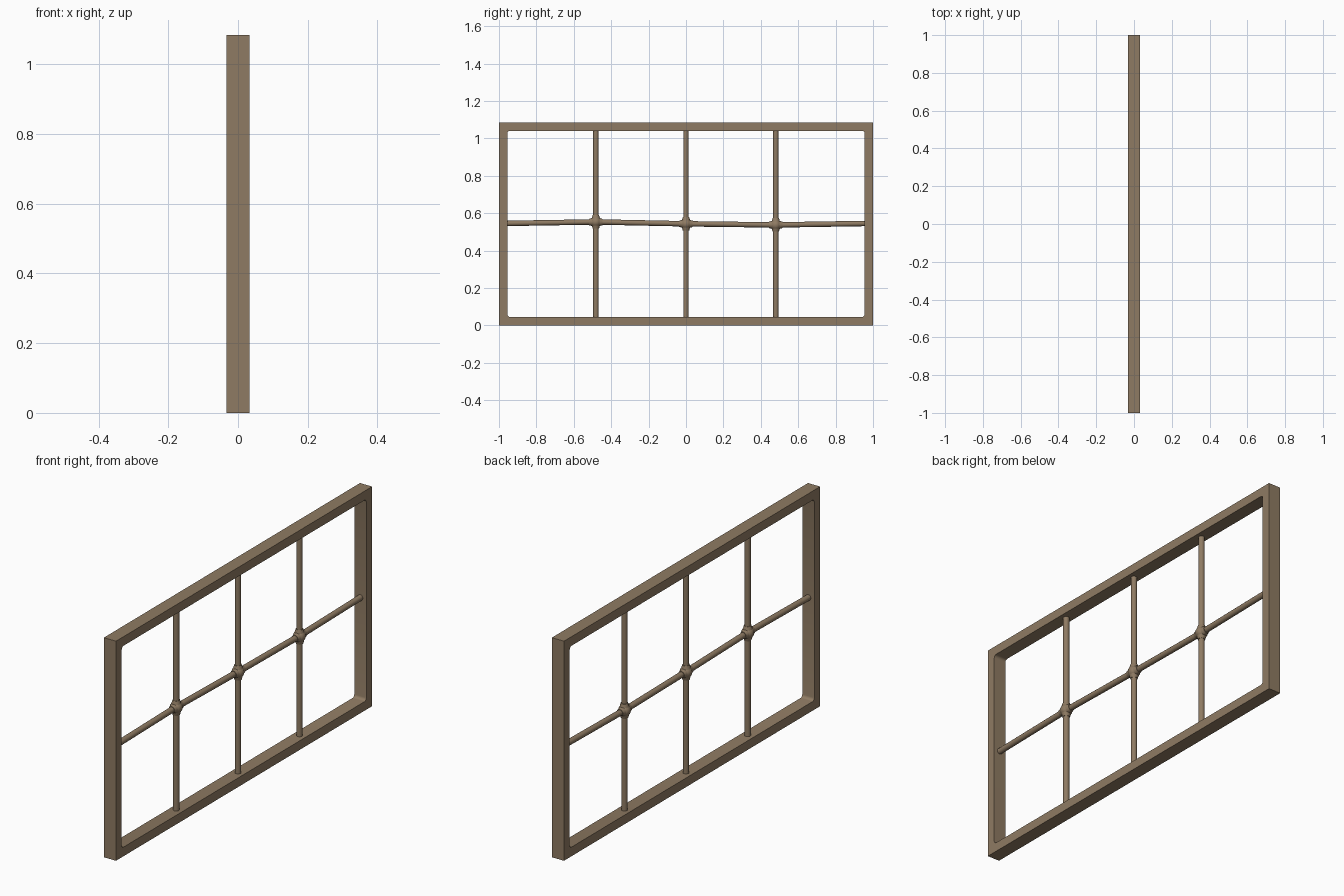
import bpy, math
from mathutils import Vector

if "Cube" in bpy.data.objects:
    bpy.data.objects.remove(bpy.data.objects["Cube"])

H, T, D = 1.085, 0.045, 0.033   # height, frame width, half depth

wood = bpy.data.materials.new("weathered_wood")
wood.diffuse_color = (0.275, 0.198, 0.125, 1)
wood.use_nodes = True
wood.node_tree.nodes["Principled BSDF"].inputs["Base Color"].default_value = wood.diffuse_color


def finish(ob, name):
    ob.name = name
    ob.data.materials.clear()
    ob.data.materials.append(wood)
    bpy.ops.object.select_all(action='DESELECT')
    ob.select_set(True)
    bpy.context.view_layer.objects.active = ob
    bpy.ops.object.shade_smooth_by_angle(angle=math.radians(50))


def tube(name, a, b, r1, r2=None):
    a, b = Vector(a), Vector(b)
    bpy.ops.mesh.primitive_cone_add(vertices=12, radius1=r1, radius2=r2 or r1,
                                    depth=(b - a).length, location=(a + b) / 2,
                                    rotation=(b - a).to_track_quat('Z', 'X').to_euler())
    finish(bpy.context.object, name)


# Outer frame: rectangle with a rounded rectangular opening
def rounded(y, z0, z1, r, n=4):
    pts = []
    for i, (cy, cz) in enumerate([(y - r, z1 - r), (-y + r, z1 - r),
                                  (-y + r, z0 + r), (y - r, z0 + r)]):
        for k in range(n):
            t = math.pi / 2 * (i + k / (n - 1))
            pts.append((cy + r * math.cos(t), cz + r * math.sin(t)))
    return pts


cu = bpy.data.curves.new("frame", 'CURVE')
cu.dimensions, cu.fill_mode, cu.extrude = '2D', 'BOTH', D
for pts in ([(1, 0), (1, H), (-1, H), (-1, 0)], rounded(1 - T, T, H - T, 0.014)):
    sp = cu.splines.new('POLY')
    sp.points.add(len(pts) - 1)
    for p, (u, v) in zip(sp.points, pts):
        p.co = (u, v, 0, 1)
    sp.use_cyclic_u = True
ob = bpy.data.objects.new("frame", cu)
bpy.context.collection.objects.link(ob)
ob.rotation_euler = (math.pi / 2, 0, math.pi / 2)
ob.select_set(True)
bpy.context.view_layer.objects.active = ob
bpy.ops.object.convert(target='MESH')
finish(bpy.context.object, "frame")

# Slightly crooked glazing bars, meeting at knots
knots = [(0, -0.482, 0.553), (0, 0, 0.543), (0, 0.48, 0.537)]
ends = [(0, -0.97, 0.545)] + knots + [(0, 0.97, 0.545)]
for a, b in zip(ends, ends[1:]):
    tube("horizontal_bar", a, b, 0.0145)
for k in knots:
    y = k[1]
    tube("lower_bar", (0, y, 0.03), k, 0.0145)
    tube("upper_bar", k, (0, y, H - 0.03), 0.0145)

# Rounded knots with short flared collars along each bar
for i, k in enumerate(knots):
    bpy.ops.mesh.primitive_uv_sphere_add(segments=16, ring_count=10, radius=0.029, location=k)
    finish(bpy.context.object, "knot")
    c = Vector(k)
    for target in (ends[i], ends[i + 2], (0, k[1], 0), (0, k[1], H)):
        d = (Vector(target) - c).normalized()
        tube("collar", c + d * 0.015, c + d * 0.036, 0.023, 0.017)
